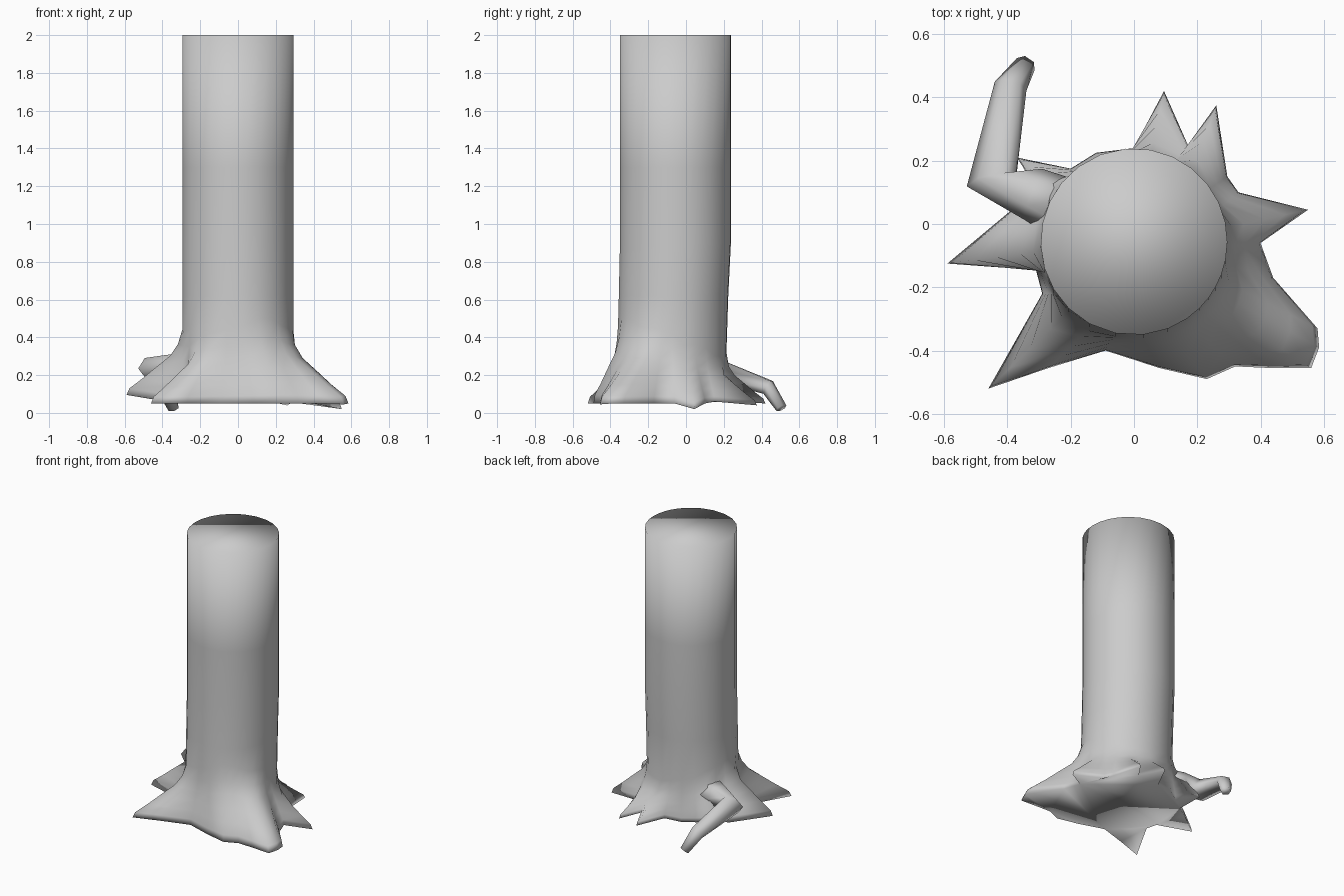
import bpy, bmesh, math
from mathutils import Vector

if "Cube" in bpy.data.objects:
    bpy.data.objects.remove(bpy.data.objects["Cube"])

CY, R = -0.056, 0.295   # trunk axis offset and radius

# Ground outline of the root flare, counter-clockwise: x, y, z, flare height
outline = [
    (.40, -.06, .05, .42), (.55, .045, .02, .36), (.33, .10, .05, .36),
    (.295, .15, .06, .34), (.26, .375, .04, .30), (.17, .25, .06, .30),
    (.095, .42, .05, .30), (0, .24, .06, .32), (-.12, .225, .06, .34),
    (-.20, .175, .06, .36), (-.37, .21, .12, .40), (-.30, .10, .06, .42),
    (-.38, .05, .06, .44), (-.59, -.125, .095, .44), (-.31, -.145, .05, .44),
    (-.29, -.22, .05, .44), (-.46, -.52, .05, .40), (-.27, -.455, .05, .42),
    (-.09, -.40, .05, .44), (.08, -.455, .05, .46), (.23, -.49, .05, .5),
    (.32, -.45, .05, .5), (.43, -.455, .05, .48), (.56, -.455, .045, .46),
    (.585, -.39, .05, .45), (.58, -.33, .05, .45), (.44, -.17, .05, .44)]

# Slope of the flare: height fraction, outward fraction
flare = [(0, 1), (.1, .95), (.25, .72), (.42, .48), (.6, .22), (.78, .08), (1, 0)]


def loft(name, rings):
    """Skin a list of closed rings, cap both ends and shade smooth."""
    bm = bmesh.new()
    vs = [[bm.verts.new(p) for p in ring] for ring in rings]
    n = len(vs[0])
    for a, b in zip(vs, vs[1:]):
        for i in range(n):
            j = (i + 1) % n
            bm.faces.new((a[i], a[j], b[j], b[i]))
    bm.faces.new(vs[0][::-1])
    bm.faces.new(vs[-1])
    bmesh.ops.recalc_face_normals(bm, faces=bm.faces)
    for f in bm.faces:
        f.smooth = True
    me = bpy.data.meshes.new(name)
    bm.to_mesh(me)
    bm.free()
    ob = bpy.data.objects.new(name, me)
    bpy.context.collection.objects.link(ob)
    return ob


# Trunk angles follow the outline, relaxed toward even spacing
n = len(outline)
ang = [math.atan2(y - CY, x) % math.tau for x, y, z, h in outline]
ang[0] = 0.0
for _ in range(6):
    ext = [ang[-1] - math.tau] + ang + [ang[0] + math.tau]
    ang = [(ext[i] + 2 * ext[i + 1] + ext[i + 2]) / 4 for i in range(n)]


def trunk_point(a, z, dy=0.0):
    return Vector((R * math.cos(a), CY + dy + (R - abs(dy) * .4) * math.sin(a), z))


# Trunk with flared root base
rings = []
for s, f in flare:
    ring = []
    for a, (x, y, z, h) in zip(ang, outline):
        p = trunk_point(a, 0, -.017).lerp(Vector((x, y, 0)), f)
        p.z = z + s * (h - z)
        ring.append(p)
    rings.append(ring)
for z, dy in ((.62, -.01), (.9, 0), (1.3, 0), (2, 0)):
    rings.append([trunk_point(a, z, dy) for a in ang])
loft("trunk", rings)

# Bent surface root at the back left: centre and radius along its path
path = [(-.20, .04, .25, .10), (-.32, .095, .25, .085), (-.45, .135, .235, .08),
        (-.39, .435, .135, .052), (-.342, .505, .025, .034)]
pts = [Vector(p[:3]) for p in path]
rings = []
for i, p in enumerate(pts):
    t = (pts[min(i + 1, len(pts) - 1)] - pts[max(i - 1, 0)]).normalized()
    side = t.cross(Vector((0, 0, 1))).normalized()
    up = side.cross(t)
    r = path[i][3]
    rings.append([p + r * (math.cos(k * math.tau / 6) * side
                           + .85 * math.sin(k * math.tau / 6) * up)
                  for k in range(6)])
loft("bent_root", rings)
